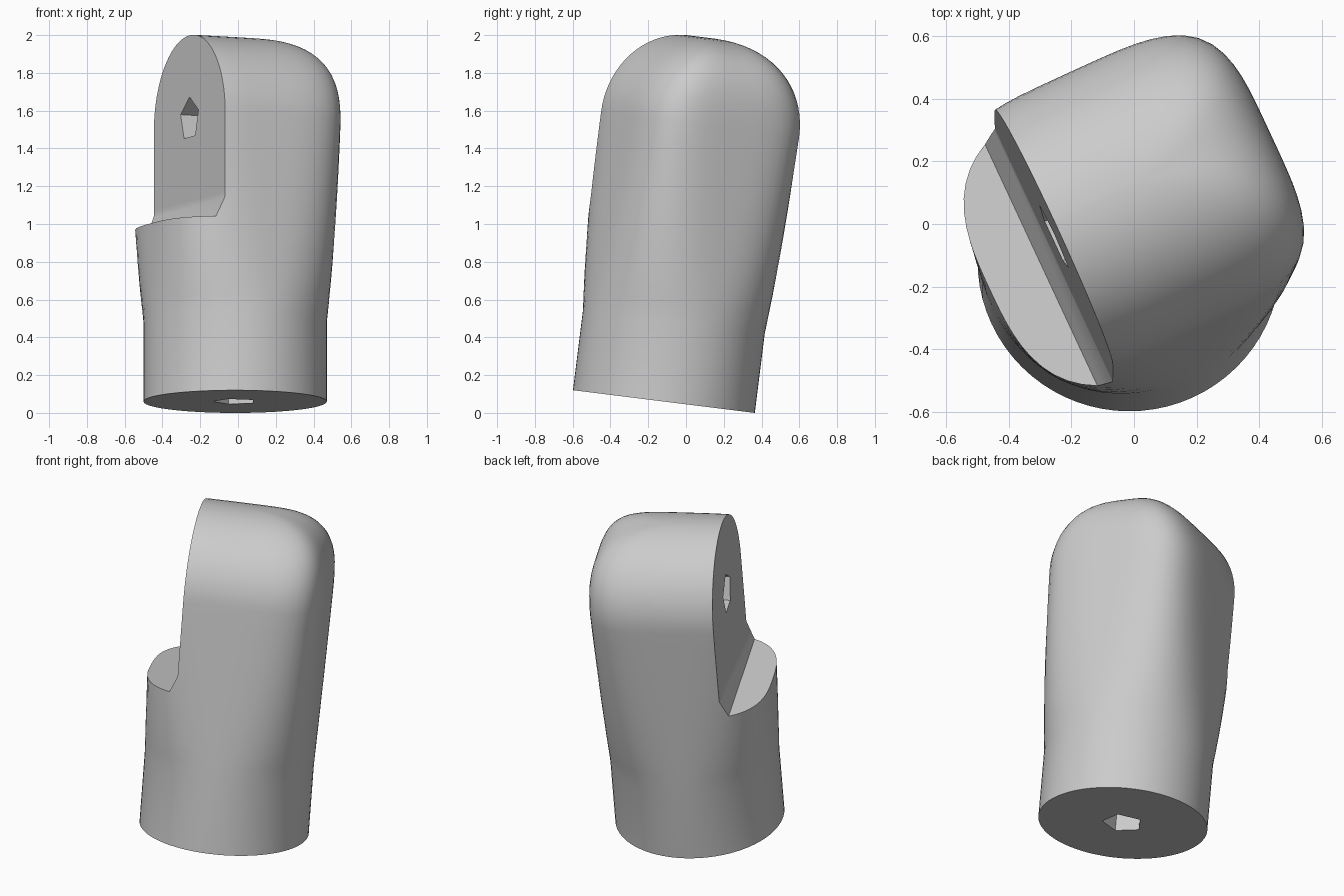
import bpy, bmesh, math
from mathutils import Matrix

cube = bpy.data.objects.get("Cube")
if cube:
    bpy.data.objects.remove(cube, do_unlink=True)

SEGMENTS = 72
ARCH_BASE, ARCH_RADIUS = 1.48, 0.46
FACE_U, LEDGE_W = -0.266, 0.925


def make_object(name, bm):
    bmesh.ops.recalc_face_normals(bm, faces=bm.faces)
    mesh = bpy.data.meshes.new(name)
    bm.to_mesh(mesh)
    bm.free()
    obj = bpy.data.objects.new(name, mesh)
    bpy.context.collection.objects.link(obj)
    return obj


def ring(bm, far, near, half_width, power, height):
    """Superellipse section, with its own reach on the far and near sides."""
    verts = []
    for i in range(SEGMENTS):
        angle = math.tau * i / SEGMENTS
        c, s = math.cos(angle), math.sin(angle)
        r = (abs(c) ** power + abs(s) ** power) ** (-1 / power)
        reach = far if c > 0 else near
        verts.append(bm.verts.new((reach * r * c, half_width * r * s, height)))
    return verts


def loft(bm, rings):
    for low, high in zip(rings, rings[1:]):
        for i in range(SEGMENTS):
            j = (i + 1) % SEGMENTS
            bm.faces.new((low[i], low[j], high[j], high[i]))
    bm.faces.new(rings[0][::-1])
    bm.faces.new(rings[-1])


def pentagon_cutter(name, matrix, length):
    bm = bmesh.new()
    bmesh.ops.create_cone(bm, cap_ends=True, segments=5, radius1=0.118,
                          radius2=0.118, depth=length, matrix=matrix)
    return make_object(name, bm)


def cut(target, cutter):
    cutter.hide_render = True
    mod = target.modifiers.new("cut", 'BOOLEAN')
    mod.operation, mod.solver, mod.object = 'DIFFERENCE', 'EXACT', cutter
    bpy.ops.object.select_all(action='DESELECT')
    target.select_set(True)
    bpy.context.view_layer.objects.active = target
    bpy.ops.object.modifier_apply(modifier=mod.name)
    bpy.data.objects.remove(cutter, do_unlink=True)


# Body: round foot that turns square, then closes in an arched top
bm = bmesh.new()
rings = [ring(bm, 0.485, 0.485, 0.485, 2, h) for h in (0, 0.42)]
STEPS = 10
for i in range(1, STEPS + 1):
    k = i / STEPS
    side = 0.485 + 0.015 * k
    rings.append(ring(bm, side, side, 0.485 - 0.025 * k, 2 + 2 * k,
                      0.42 + (ARCH_BASE - 0.42) * k))
for i in range(1, 19):
    theta = math.radians(88.5) * i / 18
    t = math.sin(theta)
    rings.append(ring(bm, 0.5 * (1 - t ** 3) ** (1 / 3), 0.5,
                      ARCH_RADIUS * math.cos(theta), 4,
                      ARCH_BASE + ARCH_RADIUS * t))
loft(bm, rings)
body = make_object("socket_body", bm)

# Notch: flat upright face, narrow sloped strip and ledge
bm = bmesh.new()
profile = [(FACE_U, 2.5), (FACE_U, 1.03), (-0.31, LEDGE_W), (-1, LEDGE_W), (-1, 2.5)]
face = bm.faces.new([bm.verts.new((u, -1, w)) for u, w in profile])
moved = bmesh.ops.extrude_face_region(bm, geom=[face])
bmesh.ops.translate(bm, vec=(0, 2, 0),
                    verts=[g for g in moved["geom"] if isinstance(g, bmesh.types.BMVert)])
cut(body, make_object("notch_cutter", bm))

# Five-sided holes in the upright face and in the foot
side_hole = (Matrix.Translation((FACE_U, 0, 1.493)) @ Matrix.Rotation(math.pi / 2, 4, 'Y')
             @ Matrix.Rotation(math.pi / 2, 4, 'Z'))
cut(body, pentagon_cutter("side_hole_cutter", side_hole, 0.8))
foot_hole = Matrix.Rotation(math.radians(65), 4, 'Z')
cut(body, pentagon_cutter("foot_hole_cutter", foot_hole, 0.8))

# Turn and lean the whole piece
body.data.transform(Matrix.Translation((-0.015, -0.117, 0.06))
                    @ Matrix.Rotation(math.radians(-7.12), 4, 'X')
                    @ Matrix.Rotation(math.radians(24.8), 4, 'Z'))

# Material and shading
grey = bpy.data.materials.new("plain_grey")
grey.use_nodes = True
colour = (0.6, 0.6, 0.6, 1)
grey.diffuse_color = colour
grey.node_tree.nodes["Principled BSDF"].inputs["Base Color"].default_value = colour
body.data.materials.clear()
body.data.materials.append(grey)
bpy.ops.object.select_all(action='DESELECT')
body.select_set(True)
bpy.context.view_layer.objects.active = body
bpy.ops.object.shade_smooth_by_angle(angle=math.radians(35))
